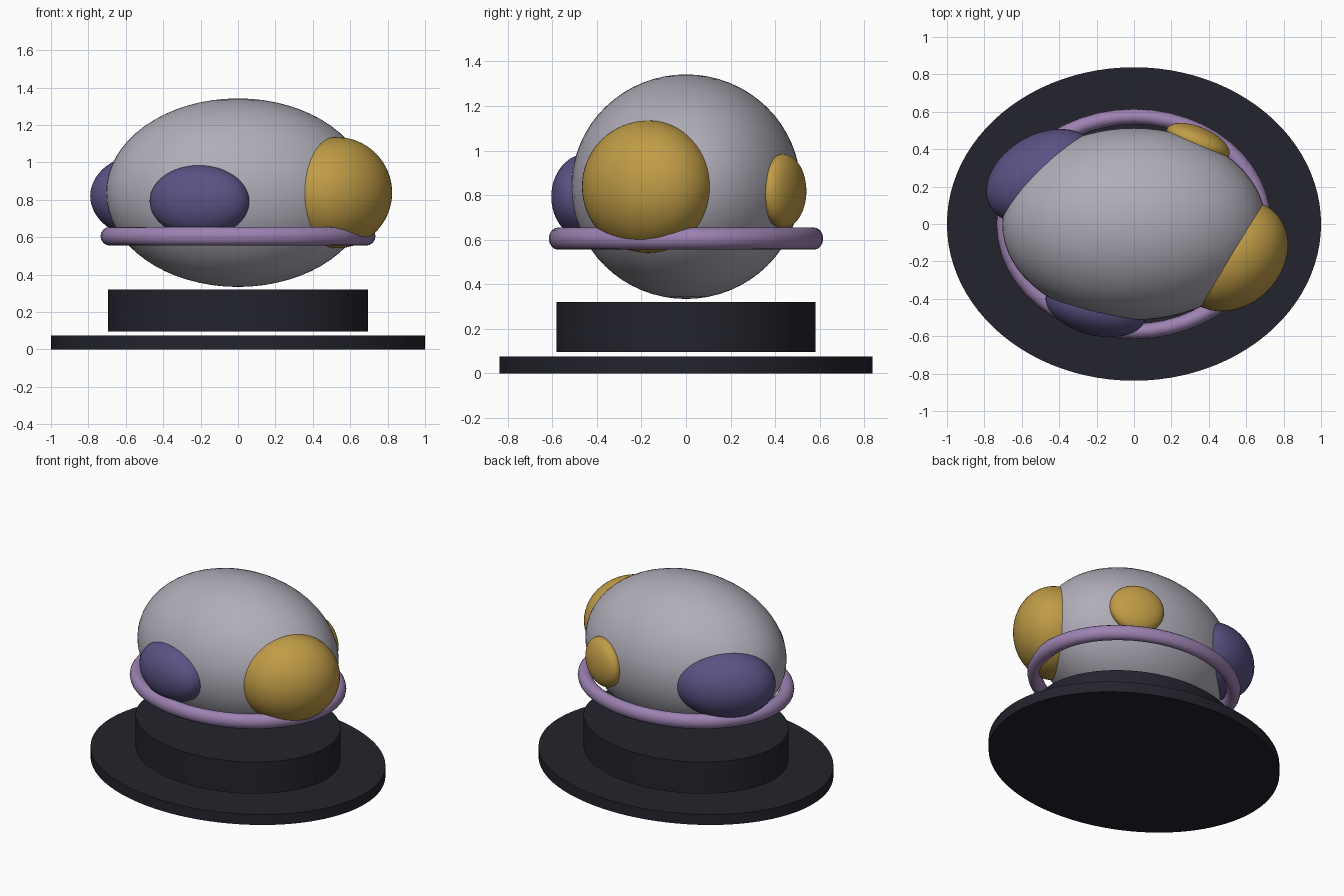
import bpy, math

if "Cube" in bpy.data.objects:
    bpy.data.objects.remove(bpy.data.objects["Cube"])


def material(name, rgb):
    # sRGB bytes to linear values
    def lin(c):
        c /= 255
        return c / 12.92 if c <= 0.04045 else ((c + 0.055) / 1.055) ** 2.4
    m = bpy.data.materials.new(name)
    m.diffuse_color = (*[lin(c) for c in rgb], 1)
    m.use_nodes = True
    m.node_tree.nodes["Principled BSDF"].inputs["Base Color"].default_value = m.diffuse_color
    return m


DARK = material("charcoal", (35, 35, 45))
GREY = material("pale grey", (176, 173, 184))
INDIGO = material("indigo", (90, 82, 132))
GOLD = material("gold", (192, 156, 70))
MAUVE = material("mauve", (157, 130, 178))


def finish(name, mat, scale=(1, 1, 1), turn=0):
    ob = bpy.context.object
    ob.name = name
    ob.scale = scale
    ob.rotation_euler.z = math.radians(turn)
    ob.data.materials.append(mat)
    bpy.ops.object.shade_smooth_by_angle(angle=math.radians(35))
    return ob


def ellipsoid(name, mat, centre, radii, turn=0):
    bpy.ops.mesh.primitive_uv_sphere_add(segments=64, ring_count=32, radius=1, location=centre)
    return finish(name, mat, radii, turn)


def oval_disc(name, mat, rx, ry, z0, z1):
    bpy.ops.mesh.primitive_cylinder_add(vertices=96, radius=1, depth=1,
                                        location=(0, 0, (z0 + z1) / 2))
    return finish(name, mat, (rx, ry, z1 - z0))


# Stepped oval stand
oval_disc("base_plate", DARK, 1.0, 0.838, 0, 0.075)
oval_disc("plinth", DARK, 0.695, 0.582, 0.095, 0.32)

# Main egg-shaped body
ellipsoid("body", GREY, (0, 0, 0.838), (0.705, 0.514, 0.504))

# Oval ring around the lower body
bpy.ops.mesh.primitive_torus_add(major_segments=48, minor_segments=16, major_radius=0.685,
                                 minor_radius=0.05, location=(0, 0, 0.605))
finish("ring", MAUVE, (1, 0.838, 1))

# Patches bulging out of the body: centre, radii, turn about z
ellipsoid("large_gold_patch", GOLD, (0.527, -0.17, 0.838), (0.325, 0.266, 0.297), 45)
ellipsoid("small_gold_patch", GOLD, (0.342, 0.436, 0.818), (0.181, 0.082, 0.166), -23.5)
ellipsoid("front_indigo_patch", INDIGO, (-0.205, -0.445, 0.793), (0.273, 0.15, 0.193), -14)
ellipsoid("back_indigo_patch", INDIGO, (-0.487, 0.254, 0.82), (0.325, 0.225, 0.229), 30)
